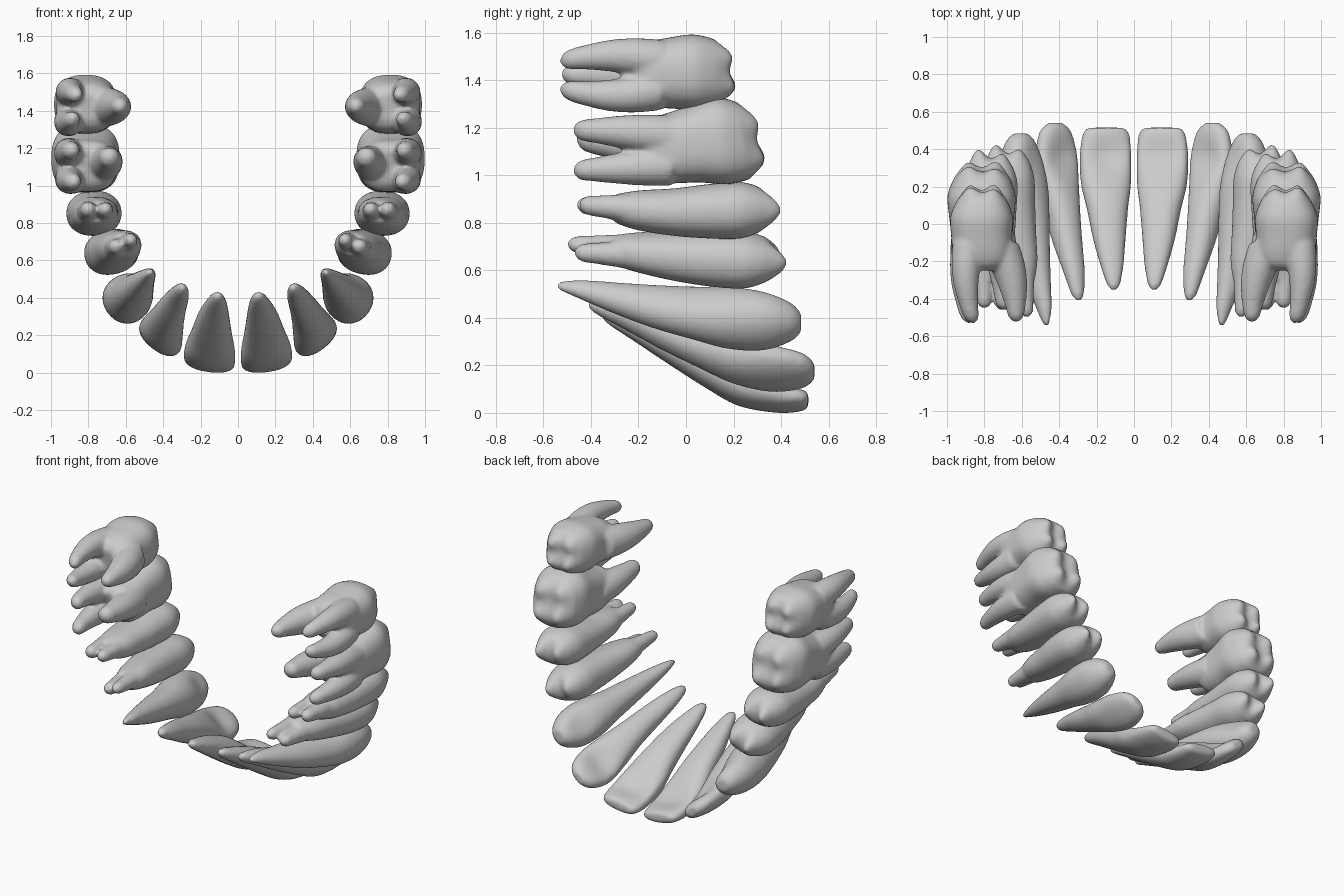
import bpy, bmesh, math

SEG = 40


def spline(keys, steps=5):
    """Catmull-Rom through rows of (y, x, z, half width, half depth)."""
    out = []
    for i in range(len(keys) - 1):
        p0, p1 = keys[max(i - 1, 0)], keys[i]
        p2, p3 = keys[i + 1], keys[min(i + 2, len(keys) - 1)]
        for s in range(steps):
            t = s / steps
            out.append([0.5 * (2 * b + (c - a) * t + (2 * a - 5 * b + 4 * c - d) * t * t
                               + (3 * b - a - 3 * c + d) * t ** 3)
                        for a, b, c, d in zip(p0, p1, p2, p3)])
    return out + [list(keys[-1])]


def loft(bm, keys, angle, power=2.0, cusps=(), hollow=0.0, tilt=0.0, spread=0.2):
    """Skin along y. Width runs along the arch, depth runs toward the tongue.
    cusps = (u, v, height) bumps on the chewing surface, hollow = scooped inner face."""
    ca, sa = math.cos(angle), math.sin(angle)

    def point(row, u, v, dy=0.0):
        y, x, z, w, d = row
        return bm.verts.new((x + ca * u * w - sa * v * d, y + dy - tilt * u, z + sa * u * w + ca * v * d))

    circle = []
    for k in range(SEG):
        c, s = math.cos(k * math.tau / SEG), math.sin(k * math.tau / SEG)
        circle.append((math.copysign(abs(c) ** (2 / power), c), math.copysign(abs(s) ** (2 / power), s)))
    rings = []
    # rings that close the chewing surface with cusps and grooves
    if cusps:
        for r in (0.1, 0.2, 0.3, 0.4, 0.5, 0.6, 0.7, 0.8, 0.88, 0.95):
            ring = []
            for u, v in circle:
                u, v = u * r, v * r
                h = sum(a * math.exp(-(u - cu) ** 2 / spread - (v - cv) ** 2 / 0.16) for cu, cv, a in cusps)
                ring.append(point(keys[0], u, v, (h + 0.03) * (1 - r ** 5)))
            rings.append(ring)
    for row in spline(keys):
        row[3], row[4] = max(row[3], 0.004), max(row[4], 0.004)
        scoop = hollow * math.exp(-((row[0] - 0.36) / 0.1) ** 2)
        rings.append([point(row, u, v * (1 - scoop * (1 - u * u)) if v > 0 else v) for u, v in circle])
    for a, b in zip(rings, rings[1:]):
        for k in range(SEG):
            j = (k + 1) % SEG
            bm.faces.new((a[k], a[j], b[j], b[k]))
    bm.faces.new(rings[0][::-1])
    bm.faces.new(rings[-1])


def root(bm, start, tip, r0, r1, bow=(0, 0)):
    """Tapered root from start to tip, both (y, x, z), bowed sideways in x and z."""
    keys = []
    for t in (0, 0.25, 0.5, 0.75, 0.93, 1.0):
        y, x, z = [a + (b - a) * t for a, b in zip(start, tip)]
        k = math.sin(t * math.pi)
        r = r0 + (r1 - r0) * t ** 1.5 if t < 1 else r1 * 0.35
        keys.append((y, x + bow[0] * k, z + bow[1] * k, r, r))
    loft(bm, keys, 0)


def tooth(name, angle, body, roots=(), **style):
    bm = bmesh.new()
    loft(bm, body, math.radians(angle), **style)
    for r in roots:
        root(bm, *r)
    bmesh.ops.recalc_face_normals(bm, faces=bm.faces)
    mesh = bpy.data.meshes.new(name)
    bm.to_mesh(mesh)
    bm.free()
    ob = bpy.data.objects.new(name, mesh)
    bpy.context.collection.objects.link(ob)
    # fuse crown and roots, soften, then copy to the other side of the arch
    m = ob.modifiers.new("fuse", 'REMESH')
    m.mode, m.voxel_size, m.use_smooth_shade = 'VOXEL', 0.012, True
    m = ob.modifiers.new("soften", 'SMOOTH')
    m.factor, m.iterations = 0.5, 6
    m = ob.modifiers.new("other_side", 'MIRROR')
    m.use_mirror_merge = False
    for p in mesh.polygons:
        p.use_smooth = True


# front teeth
tooth("central_incisors", 8, [
    (.515, .15, .055, .1, .03), (.48, .15, .055, .126, .045), (.38, .152, .07, .138, .066),
    (.22, .15, .12, .135, .088), (.08, .142, .2, .11, .092), (-.08, .132, .285, .087, .075),
    (-.22, .118, .355, .062, .052), (-.32, .11, .4, .036, .032), (-.355, .108, .412, .012, .012)],
    power=2.3, hollow=0.55)
tooth("lateral_incisors", 38, [
    (.54, .42, .175, .045, .028), (.49, .42, .178, .1, .05), (.36, .415, .19, .13, .074),
    (.2, .405, .23, .116, .096), (.05, .382, .288, .092, .095), (-.1, .355, .345, .076, .08),
    (-.25, .322, .405, .058, .057), (-.37, .302, .445, .035, .034), (-.41, .297, .455, .012, .012)],
    power=2.2, hollow=0.45)
tooth("canines", 52, [
    (.485, .605, .38, .04, .035), (.44, .605, .383, .085, .075), (.33, .6, .388, .126, .115),
    (.18, .588, .4, .128, .13), (.03, .568, .42, .102, .122), (-.15, .543, .45, .08, .1),
    (-.32, .51, .488, .057, .07), (-.45, .482, .52, .035, .045), (-.54, .47, .535, .014, .018)],
    power=2.1, hollow=0.25)

# premolars: two broad cusps, two partly fused roots
two_cusps = ((0, -.52, .075), (0, .55, .05))
tooth("first_premolars", 77, [
    (.325, .678, .645, .097, .125), (.24, .677, .645, .119, .146), (.1, .67, .65, .115, .142),
    (-.05, .65, .66, .102, .128), (-.2, .63, .675, .082, .115), (-.3, .615, .685, .062, .085)],
    [((-.08, .665, .66), (-.47, .65, .675), .07, .032),
     ((-.08, .6, .685), (-.5, .572, .71), .066, .03)],
    power=2.2, cusps=two_cusps, spread=.6)
tooth("second_premolars", 88, [
    (.3, .77, .855, .1, .125), (.22, .77, .853, .12, .147), (.08, .77, .848, .113, .142),
    (-.05, .768, .845, .1, .132), (-.2, .762, .852, .084, .117), (-.3, .755, .86, .06, .085)],
    [((-.08, .81, .85), (-.45, .8, .875), .07, .034),
     ((-.08, .72, .85), (-.46, .708, .875), .066, .032)],
    power=2.2, cusps=two_cusps, spread=.6)

# molars: four cusps, two outer roots and one inner root
four_cusps = ((-.5, -.52, .058), (.5, -.52, .055), (-.48, .52, .062), (.55, .5, .045))
tooth("first_molars", 90, [
    (.24, .812, 1.145, .163, .152), (.15, .815, 1.145, .183, .182), (.03, .815, 1.13, .16, .172),
    (-.08, .812, 1.11, .144, .162), (-.16, .81, 1.105, .13, .145), (-.2, .81, 1.105, .09, .1)],
    [((-.06, .89, 1.04), (-.475, .875, 1.02), .085, .035, (.02, 0)),
     ((-.06, .89, 1.165), (-.475, .885, 1.19), .087, .036, (.02, .005)),
     ((-.06, .735, 1.11), (-.46, .688, 1.155), .1, .042, (-.015, 0))],
    power=2.7, cusps=four_cusps, tilt=.025)
tooth("second_molars", 90, [
    (.125, .812, 1.435, .14, .135), (.04, .815, 1.435, .158, .167), (-.06, .815, 1.43, .15, .163),
    (-.15, .812, 1.425, .137, .158), (-.21, .81, 1.42, .115, .135), (-.24, .81, 1.42, .07, .09)],
    [((-.1, .89, 1.36), (-.53, .88, 1.362), .085, .034, (.025, -.025)),
     ((-.1, .885, 1.485), (-.53, .862, 1.482), .085, .034, (.025, .02)),
     ((-.1, .725, 1.42), (-.525, .63, 1.425), .108, .032, (-.025, 0))],
    power=2.5, cusps=four_cusps, tilt=.01)
